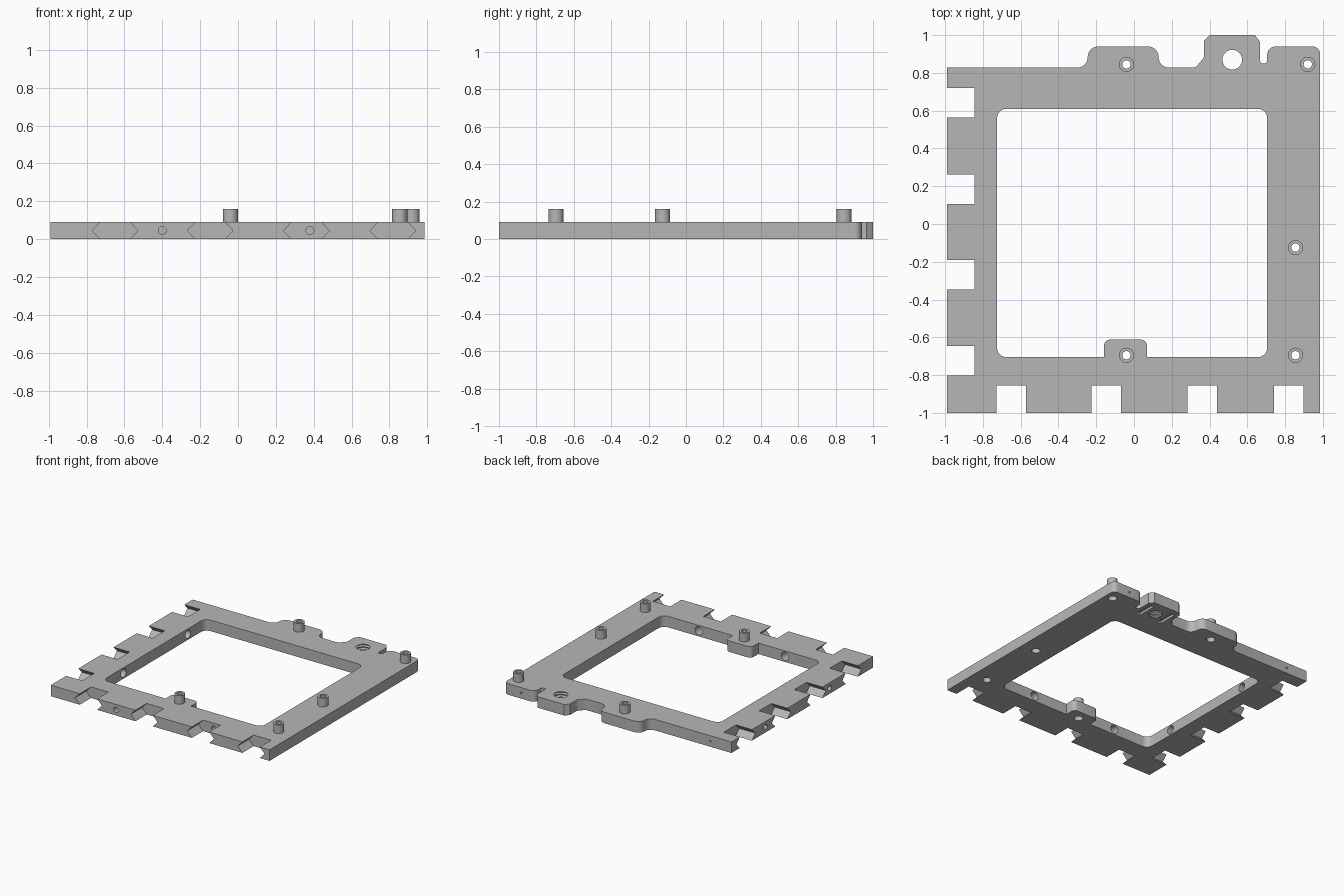
import bpy, bmesh, math
from mathutils import Matrix, Vector

if "Cube" in bpy.data.objects:
    bpy.data.objects.remove(bpy.data.objects["Cube"])

T = 0.09          # plate thickness
MID = T / 2

grey = bpy.data.materials.new("matte_grey")
grey.use_nodes = True
grey.diffuse_color = (0.47, 0.47, 0.47, 1)
grey.node_tree.nodes["Principled BSDF"].inputs["Base Color"].default_value = (0.47, 0.47, 0.47, 1)


def finish(name, bm):
    bmesh.ops.recalc_face_normals(bm, faces=bm.faces)
    mesh = bpy.data.meshes.new(name)
    bm.to_mesh(mesh)
    bm.free()
    mesh.materials.append(grey)
    ob = bpy.data.objects.new(name, mesh)
    bpy.context.scene.collection.objects.link(ob)
    return ob


def rounded(points, steps=6):
    """Round each corner (x, y, radius) of a closed outline."""
    out = []
    for i, (x, y, r) in enumerate(points):
        p = Vector((x, y))
        if r == 0:
            out.append(p)
            continue
        a = Vector(points[i - 1][:2]) - p
        b = Vector(points[(i + 1) % len(points)][:2]) - p
        half = a.angle(b) / 2
        reach = min(r / math.tan(half), a.length * 0.49, b.length * 0.49)
        r = reach * math.tan(half)
        a.normalize()
        b.normalize()
        c = p + (a + b).normalized() * (r / math.sin(half))
        s, e = p + a * reach - c, p + b * reach - c
        sweep = s.angle_signed(e)
        for k in range(steps + 1):
            t = -sweep * k / steps
            out.append(c + Matrix.Rotation(t, 2) @ s)
    return out


def prism(bm, pts, move):
    """Extrude a list of 3D points along a vector."""
    face = bm.faces.new([bm.verts.new(p) for p in pts])
    top = bmesh.ops.extrude_face_region(bm, geom=[face])["geom"]
    bmesh.ops.translate(bm, vec=move, verts=[v for v in top if isinstance(v, bmesh.types.BMVert)])


def slab(bm, outline, z0, z1):
    prism(bm, [(p.x, p.y, z0) for p in outline], (0, 0, z1 - z0))


def rod(bm, start, axis, radius, length, sides=32):
    """Cylinder from a start point along a unit axis."""
    axis = Vector(axis)
    m = Matrix.Translation(Vector(start) + axis * length / 2) @ axis.to_track_quat("Z", "Y").to_matrix().to_4x4()
    bmesh.ops.create_cone(bm, cap_ends=True, segments=sides, radius1=radius,
                          radius2=radius, depth=length, matrix=m)


def lathe(bm, centre, profile, sides=40):
    """Closed ring of quads from a profile of (radius, z); zero radii are not used."""
    rings = []
    for r, z in profile:
        rings.append([bm.verts.new((centre[0] + r * math.cos(2 * math.pi * k / sides),
                                    centre[1] + r * math.sin(2 * math.pi * k / sides), z))
                      for k in range(sides)])
    for lo, hi in zip(rings, rings[1:]):
        for k in range(sides):
            j = (k + 1) % sides
            bm.faces.new((lo[k], lo[j], hi[j], hi[k]))
    return rings


# Plate outline with the rear tabs
bm = bmesh.new()
slab(bm, rounded([
    (-.99, -1, 0), (.985, -1, 0), (.985, .94, .04), (.705, .94, .045),
    (.705, .85, .016), (.667, .85, .016), (.667, .965, 0), (.64, 1, 0),
    (.40, 1, 0), (.37, .97, 0), (.37, .88, .03), (.325, .828, .03),
    (.13, .828, .055), (.13, .94, .06), (-.245, .94, .06),
    (-.245, .828, .055), (-.99, .828, 0)]), 0, T)
frame = finish("frame_plate", bm)
cutters = []

# Central window with the small inward tab
bm = bmesh.new()
slab(bm, rounded([
    (-.725, -.705, .05), (-.16, -.705, 0), (-.16, -.612, .035), (.07, -.612, .035),
    (.07, -.705, 0), (.705, -.705, .05), (.705, .61, .05), (-.725, .61, .05)]), -.05, T + .05)
cutters.append(finish("window_cutter", bm))

# Notches along the front and left edges, widest at mid height
bm = bmesh.new()
half, bulge, over = 0.078, 0.043, 0.02
slope = bulge / MID * over
section = [(-half + slope, -over), (half - slope, -over), (half + bulge, MID),
           (half - slope, T + over), (-half + slope, T + over), (-half - bulge, MID)]
for x in (-.65, -.147, .362, .819):
    prism(bm, [(x + s, -1.1, z) for s, z in section], (0, .245, 0))
for y in (.642, .185, -.268, -.724):
    prism(bm, [(-1.1, y + s, z) for s, z in section], (.255, 0, 0))
cutters.append(finish("notch_cutter", bm))

# Screw holes through the front and left bars, and pin holes at the rear
studs = [(-.04, .845), (.92, .845), (.855, -.125), (.855, -.695), (-.04, -.695)]
bm = bmesh.new()
for x in (-.4, .38):
    rod(bm, (x, -1.1, MID), (0, 1, 0), .021, .5)
for y in (.39, -.44):
    rod(bm, (-1.1, y, MID), (1, 0, 0), .021, .5)
for x, y in studs:
    rod(bm, (x, y, -.05), (0, 0, 1), .022, .2)
rod(bm, (-.8, .75, MID), (0, 1, 0), .008, .2, 12)
rod(bm, (.83, .9, MID), (0, 1, 0), .008, .2, 12)
cutters.append(finish("hole_cutter", bm))

# Wider bores on the window side and the underside
bm = bmesh.new()
for x in (-.4, .38):
    rod(bm, (x, -.78, MID), (0, 1, 0), .034, .12)
for y in (.39, -.44):
    rod(bm, (-.80, y, MID), (1, 0, 0), .034, .12)
for x, y in studs:
    rod(bm, (x, y, -.05), (0, 0, 1), .033, .09)
cutters.append(finish("counterbore_cutter", bm))

# Ridged hole in the tall rear tab
bm = bmesh.new()
ridges = 4
profile = [(.052, -.03)]
for k in range(ridges):
    profile += [(.052, T * (k + .1) / ridges), (.062, T * (k + .5) / ridges), (.052, T * (k + .9) / ridges)]
rings = lathe(bm, (.52, .87), profile + [(.052, T + .03)])
bm.faces.new(rings[0])
bm.faces.new(rings[-1])
cutters.append(finish("ridged_hole_cutter", bm))

# Pair of shallow slots under the tall rear tab
bm = bmesh.new()
for x in (.42, .62):
    slab(bm, rounded([(x - .018, .79, 0), (x + .018, .79, 0), (x + .018, .95, 0), (x - .018, .95, 0)]), -.03, .02)
cutters.append(finish("slot_cutter", bm))

# Cut everything, then discard the cutters
for cutter in cutters:
    cutter.hide_render = True
    mod = frame.modifiers.new(cutter.name, "BOOLEAN")
    mod.operation = "DIFFERENCE"
    mod.solver = "EXACT"
    mod.object = cutter
bpy.context.view_layer.update()
cut = bpy.data.meshes.new_from_object(frame.evaluated_get(bpy.context.evaluated_depsgraph_get()))
frame.modifiers.clear()
frame.data = cut
frame.data.name = "frame_plate"
for cutter in cutters:
    bpy.data.objects.remove(cutter)

# Hollow mounting studs
parts = [frame]
for i, spot in enumerate(studs):
    bm = bmesh.new()
    lathe(bm, spot, [(.022, T), (.04, T), (.04, .16), (.022, .16), (.022, T)], 32)
    bmesh.ops.remove_doubles(bm, verts=bm.verts, dist=1e-5)
    parts.append(finish(f"mounting_stud_{i + 1}", bm))

for ob in bpy.context.selected_objects:
    ob.select_set(False)
for ob in parts:
    ob.select_set(True)
bpy.context.view_layer.objects.active = frame
bpy.ops.object.shade_smooth_by_angle(angle=math.radians(30))
